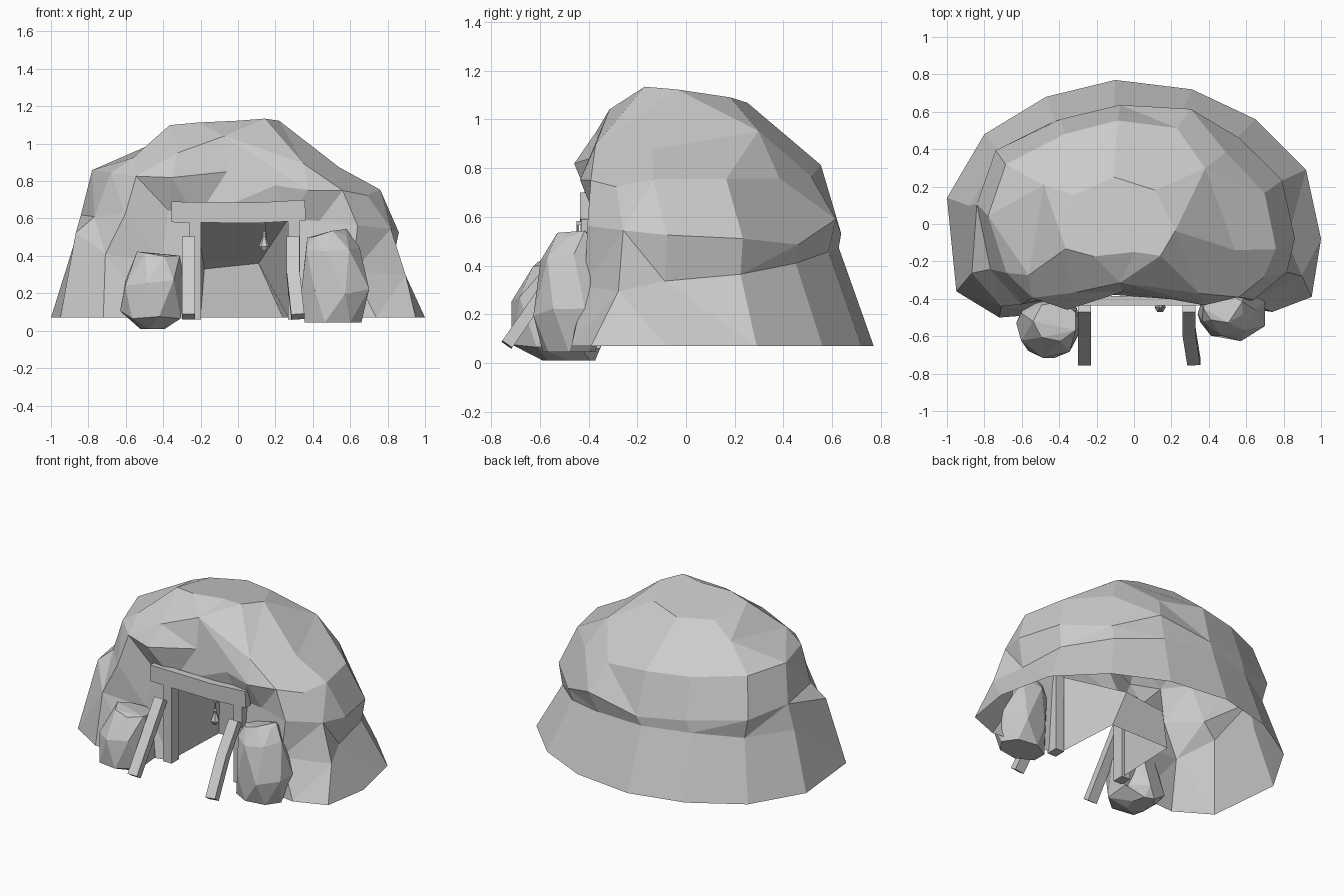
import bpy
import bmesh
import math
import random
from mathutils import Vector

random.seed(4)
if bpy.data.objects.get("Cube"):
    bpy.data.objects.remove(bpy.data.objects["Cube"], do_unlink=True)

stone = bpy.data.materials.new("pale_grey")
stone.use_nodes = True
GREY = (0.6, 0.6, 0.6, 1)
stone.diffuse_color = GREY
stone.node_tree.nodes["Principled BSDF"].inputs["Base Color"].default_value = GREY


def finish(name, bm, closed=True):
    """Turn a bmesh into a flat-shaded object."""
    if closed:
        bmesh.ops.recalc_face_normals(bm, faces=bm.faces[:])
    mesh = bpy.data.meshes.new(name)
    bm.to_mesh(mesh)
    bm.free()
    mesh.materials.append(stone)
    obj = bpy.data.objects.new(name, mesh)
    bpy.context.collection.objects.link(obj)
    return obj


def skin(bm, rings, skip=lambda ring, column: False):
    """Join successive closed rings of vertices with quads."""
    n = len(rings[0])
    for r, (low, high) in enumerate(zip(rings, rings[1:])):
        for c in range(n):
            d = (c + 1) % n
            if not skip(r, c):
                bm.faces.new((low[c], low[d], high[d], high[c]))


def beam(name, path, width, depth):
    """Square timber following a path, with upright or sloping sections."""
    bm = bmesh.new()
    rings = []
    path = [Vector(p) for p in path]
    for i, p in enumerate(path):
        along = (path[min(i + 1, len(path) - 1)] - path[max(i - 1, 0)]).normalized()
        side = Vector((1, 0, 0)) if abs(along.x) < 0.7 else Vector((0, 0, 1))
        side = (side - along * side.dot(along)).normalized() * width / 2
        other = along.cross(side).normalized() * depth / 2
        rings.append([bm.verts.new(p + side * a + other * b)
                      for a, b in ((-1, -1), (1, -1), (1, 1), (-1, 1))])
    skin(bm, rings)
    bm.faces.new(rings[0])
    bm.faces.new(rings[-1])
    return finish(name, bm)


def boulder(name, layers, sides=7):
    """Faceted rock: hull of jittered oval layers (x, y, z, radius x, radius y)."""
    bm = bmesh.new()
    for k, (x, y, z, rx, ry) in enumerate(layers):
        for s in range(sides):
            a = math.tau * (s + 0.5 * (k % 2)) / sides
            bm.verts.new((x + rx * math.cos(a), y + ry * math.sin(a),
                          z + random.uniform(-0.025, 0.025) * (k > 0)))
    hull = bmesh.ops.convex_hull(bm, input=bm.verts[:])
    bmesh.ops.delete(bm, geom=list(set(hull["geom_interior"])), context='VERTS')
    bmesh.ops.dissolve_limit(bm, angle_limit=0.2, verts=bm.verts[:], edges=bm.edges[:])
    return finish(name, bm)


# Rock mound: one ground outline, scaled and tilted into rising rings
outline = [(.27, -.41), (.5, -.45), (.74, -.47), (.95, -.39), (1, -.08), (.92, .29),
           (.65, .56), (.31, .72), (-.1, .77), (-.47, .68), (-.8, .48), (-1, .14),
           (-.95, -.36), (-.72, -.5), (-.45, -.48), (-.22, -.41)]
# Each level: scale x, scale y, shift x, shift y, height, tilt along x, tilt along y
levels = [(1, 1, 0, 0, .07, 0, 0),
          (.86, .84, -.02, -.02, .4, -.05, .09),
          (.85, .84, .01, -.01, .56, -.06, -.06),
          (.77, .81, -.01, -.07, .79, -.07, 0),
          (.54, .62, -.05, -.09, .99, -.04, -.1),
          (.3, .34, -.08, -.01, 1.105, .06, -.12)]
# Local bulges and hollows: (ring, column) -> offset
bulges = {(1, 12): (-.03, .06, .12), (1, 13): (-.07, 0, .03), (1, 3): (.1, .07, -.03),
          (1, 4): (-.02, 0, 0), (1, 14): (0, .03, 0),
          (2, 3): (0, .08, 0), (2, 12): (.03, .07, 0), (2, 7): (.03, .02, .09),
          (2, 10): (-.07, 0, 0), (2, 14): (0, .04, .03), (2, 1): (0, .02, .04),
          (3, 2): (0, .06, 0), (3, 3): (-.03, .1, 0),
          (3, 10): (-.06, 0, 0), (3, 12): (.06, .1, 0), (3, 13): (.02, .08, 0),
          (3, 15): (.12, .04, .05),
          (4, 0): (-.17, .03, .02), (4, 2): (0, .01, -.12), (4, 4): (.05, 0, -.11),
          (4, 6): (.08, .04, 0), (4, 12): (0, .04, -.12), (4, 14): (-.03, .02, -.09)}
LAST = len(outline) - 1
bm = bmesh.new()
rings = []
for r, (sx, sy, dx, dy, z, tx, ty) in enumerate(levels):
    ring = []
    for c in range(len(outline)):
        # Upper rings use half the columns, for broader facets
        col = c - c % 2 if r > 3 else c
        px, py = outline[col]
        x, y = px * sx + dx, py * sy + dy
        h = z + tx * x + ty * y
        if c in (0, LAST) and r < 3:
            x, y = px, py + 0.02 * r
            h = (.07, .4, .6)[r]
        elif r in (1, 2, 3):
            h += random.uniform(-.02, .02)
        ring.append(bm.verts.new(Vector((x, y, h)) + Vector(bulges.get((r, col), (0, 0, 0)))))
    rings.append(ring)
skin(bm, rings, lambda r, c: r < 2 and c == LAST)
bm.faces.new(rings[-1])
bmesh.ops.remove_doubles(bm, verts=bm.verts[:], dist=0.0005)
bmesh.ops.triangulate(bm, faces=bm.faces[:])
bmesh.ops.dissolve_limit(bm, angle_limit=0.12, verts=bm.verts[:], edges=bm.edges[:])
finish("rock_mound", bm)

# Tunnel: a short pocket with narrowing walls, sloping ceiling and back wall
bm = bmesh.new()
mouth = [bm.verts.new(p) for p in
         ((.27, -.41, .07), (.27, -.37, .6), (-.22, -.37, .6), (-.22, -.41, .07))]
end = [bm.verts.new(p) for p in
       ((.24, .08, .07), (.11, .06, .36), (-.18, .06, .33), (-.2, .08, .07))]
for a in range(3):
    bm.faces.new((mouth[a], mouth[a + 1], end[a + 1], end[a]))
bm.faces.new(end)
finish("tunnel_lining", bm, closed=False)

# Boulders either side of the entrance
boulder("right_boulder", [(-.46, -.48, .01, .07, .11), (-.46, -.53, .08, .17, .19),
                          (-.45, -.55, .25, .17, .17), (-.42, -.52, .41, .12, .11)])
boulder("left_boulder", [(.5, -.48, .045, .16, .11), (.53, -.48, .2, .19, .15),
                         (.5, -.46, .44, .15, .14), (.48, -.45, .52, .11, .08)])

# Timber entrance frame
for side, x, lean, foot in (("right", -.23, -.265, -.265), ("left", .3, .295, .32)):
    beam(side + "_upright_post", [(x, -.39, .06), (x, -.39, .59)], .065, .08)
    beam(side + "_leaning_post",
         [(foot, -.735, .075), (lean, -.58, .3), (lean, -.45, .49)], .07, .05)
beam("lintel", [(-.355, -.41, .635), (.1, -.41, .63), (.36, -.41, .645)], .11, .05)

# Hanging lantern
beam("lantern_hook", [(.14, -.38, .575), (.14, -.45, .575)], .015, .015)
bm = bmesh.new()
rings = []
for radius, z in ((.006, .58), (.006, .53), (.016, .52), (.01, .5), (.03, .45), (.014, .425)):
    rings.append([bm.verts.new((.14 + radius * math.cos(math.tau * s / 6),
                                -.445 + radius * math.sin(math.tau * s / 6), z))
                  for s in range(6)])
skin(bm, rings)
bm.faces.new(rings[0])
bm.faces.new(rings[-1])
finish("lantern", bm)
